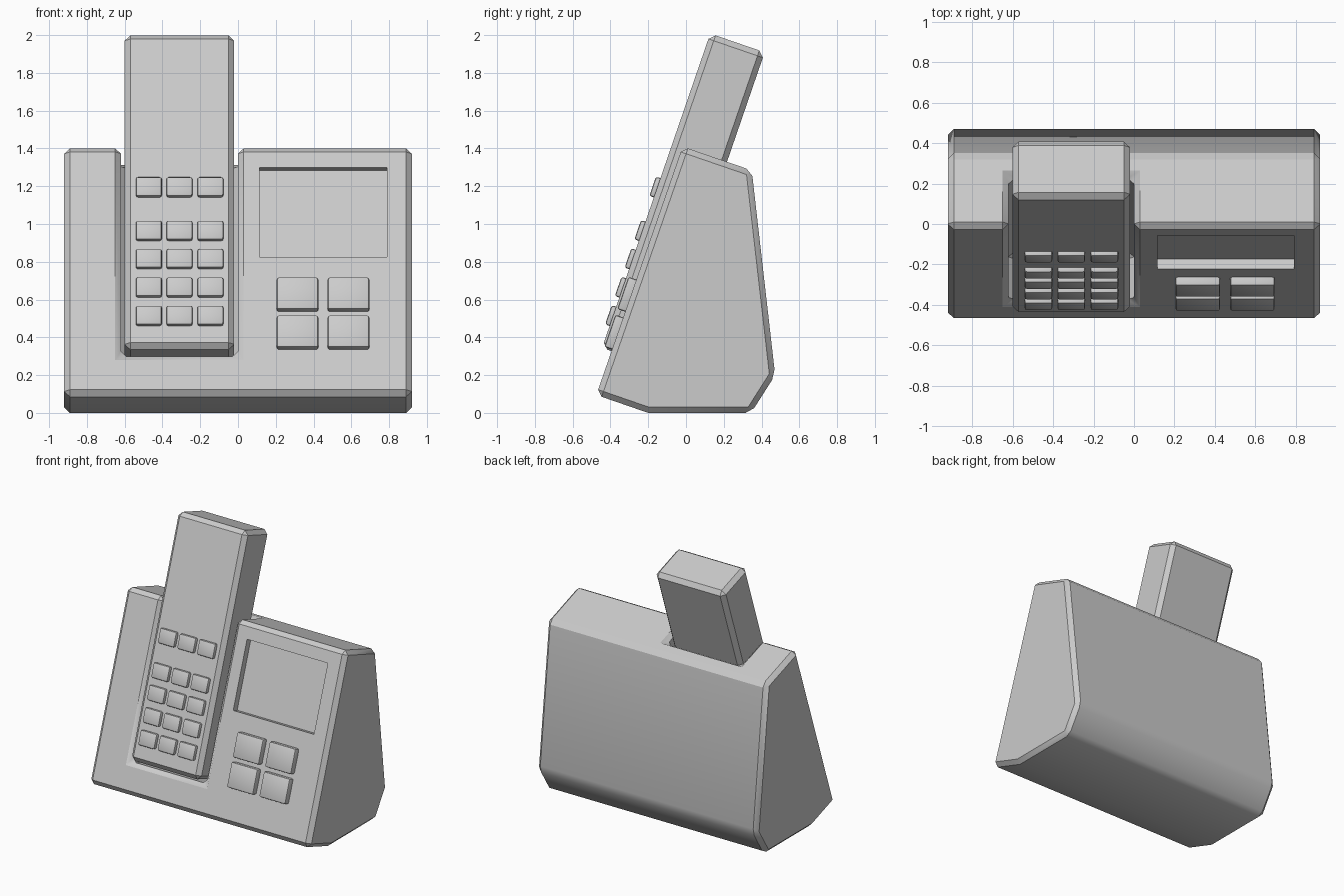
import bpy, bmesh
from math import sin, cos, radians
from mathutils import Matrix, Vector

if "Cube" in bpy.data.objects:
    bpy.data.objects.remove(bpy.data.objects["Cube"])

A = radians(19)
# Sloped frame: x = right, y = up along the front panel, z = out of the panel
PANEL = Matrix(((1, 0, 0, 0),
                (0, sin(A), -cos(A), -0.505),
                (0, cos(A), sin(A), 0),
                (0, 0, 0, 1)))


def finish(ob):
    """Apply the modifiers and shade."""
    bpy.ops.object.select_all(action='DESELECT')
    ob.select_set(True)
    bpy.context.view_layer.objects.active = ob
    for m in list(ob.modifiers):
        bpy.ops.object.modifier_apply(modifier=m.name)
    bpy.ops.object.shade_smooth_by_angle(angle=radians(32))


def bevel(ob, width, segments=1):
    m = ob.modifiers.new("bevel", 'BEVEL')
    m.width, m.segments = width, segments
    m.limit_method, m.angle_limit = 'ANGLE', radians(30)


def cut(ob, cutter):
    m = ob.modifiers.new("cut", 'BOOLEAN')
    m.operation, m.solver, m.object = 'DIFFERENCE', 'EXACT', cutter
    cutter.hide_render = True


def make(name, bm):
    bmesh.ops.recalc_face_normals(bm, faces=bm.faces)
    me = bpy.data.meshes.new(name)
    bm.to_mesh(me)
    bm.free()
    ob = bpy.data.objects.new(name, me)
    bpy.context.collection.objects.link(ob)
    return ob


def panel_box(name, x, v, w):
    """Box given by (min, max) ranges in the sloped frame."""
    bm = bmesh.new()
    size = [r[1] - r[0] for r in (x, v, w)]
    mid = [(r[0] + r[1]) / 2 for r in (x, v, w)]
    bmesh.ops.create_cube(bm, size=1, matrix=PANEL @ Matrix.Translation(mid)
                          @ Matrix.Diagonal((*size, 1)))
    return make(name, bm)


# Base: side profile extruded across x
profile = [(-0.475, 0.095), (-0.2, 0), (0.345, 0), (0.472, 0.2),
           (0.348, 1.284), (-0.018, 1.41)]
bm = bmesh.new()
face = bm.faces.new([bm.verts.new((-0.92, y, z)) for y, z in profile])
ext = bmesh.ops.extrude_face_region(bm, geom=[face])
bmesh.ops.translate(bm, vec=Vector((1.84, 0, 0)),
                    verts=[g for g in ext['geom'] if isinstance(g, bmesh.types.BMVert)])
base = make("base", bm)

# Handset cradle slot and recessed screen
slot = panel_box("slot_cutter", (-0.62, 0.0), (0.325, 2.2), (-0.27, 0.5))
screen = panel_box("screen_cutter", (0.115, 0.79), (0.872, 1.375), (-0.05, 0.3))
cut(base, slot)
bevel(base, 0.03)
cut(base, screen)
finish(base)
for c in (slot, screen):
    bpy.data.objects.remove(c)

# Handset
handset = panel_box("handset", (-0.6, -0.02), (0.345, 2.105), (-0.25, 0.055))
bevel(handset, 0.03)
finish(handset)


def key(name, x, v, w, h, bottom, top):
    ob = panel_box(name, (x - w / 2, x + w / 2), (v - h / 2, v + h / 2), (bottom, top))
    bevel(ob, 0.012, 2)
    finish(ob)


# Handset keys
for v in (1.242, 0.998, 0.84, 0.681, 0.522):
    for x in (-0.472, -0.31, -0.146):
        key("handset_key", x, v, 0.138, 0.108, 0.03, 0.08)

# Base buttons
for v in (0.656, 0.444):
    for x in (0.315, 0.585):
        key("base_button", x, v, 0.22, 0.18, -0.03, 0.045)
